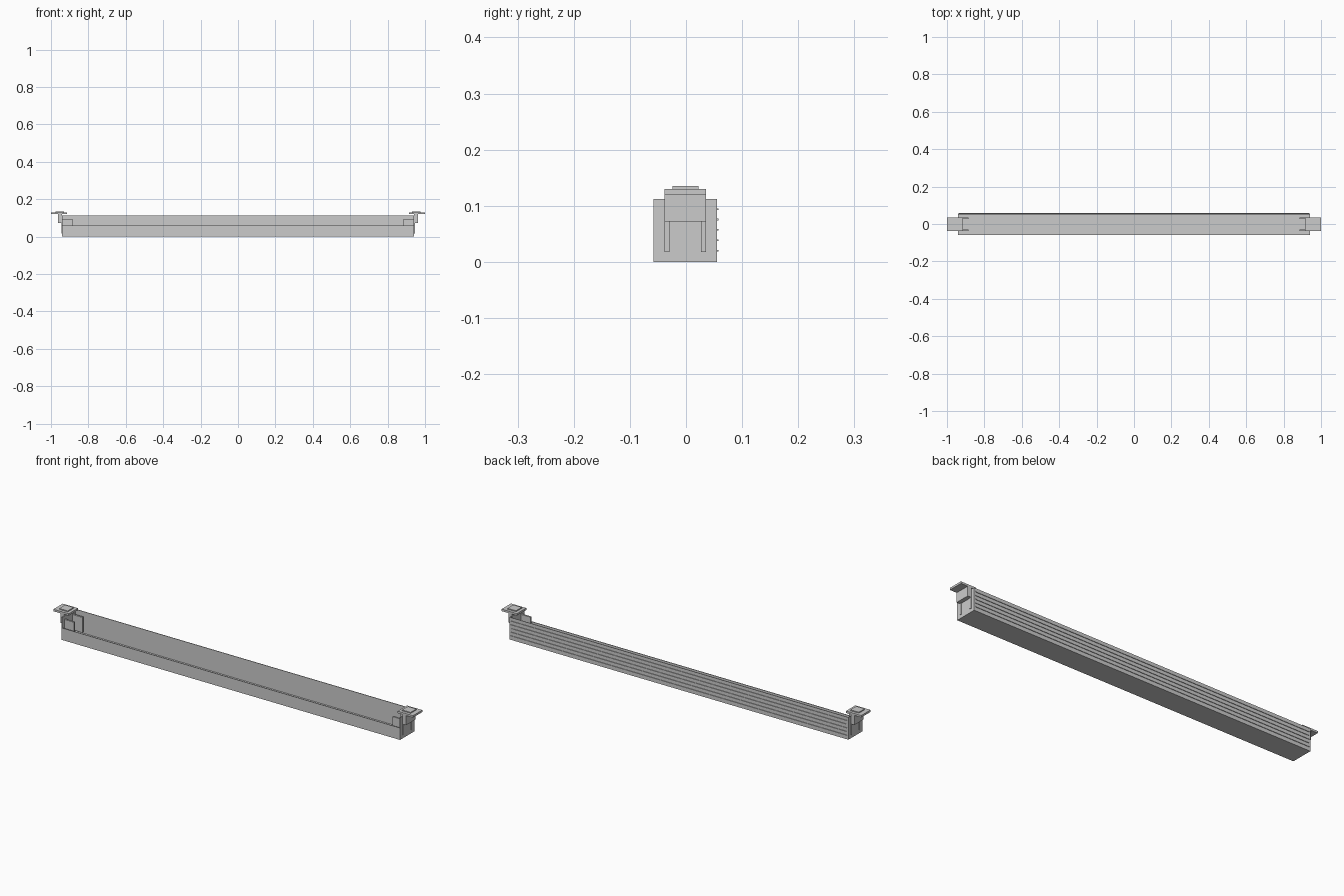
import bpy

if "Cube" in bpy.data.objects:
    bpy.data.objects.remove(bpy.data.objects["Cube"])

def box(name, x, y, z):
    """Axis-aligned box from (min, max) ranges."""
    v = [(a, b, c) for a in x for b in y for c in z]
    f = [(0, 1, 3, 2), (4, 6, 7, 5), (0, 4, 5, 1), (2, 3, 7, 6), (0, 2, 6, 4), (1, 5, 7, 3)]
    me = bpy.data.meshes.new(name)
    me.from_pydata(v, [], f)
    ob = bpy.data.objects.new(name, me)
    bpy.context.collection.objects.link(ob)
    return ob

def pair(name, x, y, z):
    """Box mirrored to both ends of the tray."""
    m = box(name, x, y, z).modifiers.new("mirror", 'MIRROR')
    m.use_axis = (True, False, False)

L, T = 0.942, 0.003
F, B = -0.058, 0.055

# Tray: thin channel with a low front wall and a tall back wall
prof = [(F, 0), (B, 0), (B, 0.112), (B - T, 0.112), (B - T, T), (F + T, T), (F + T, 0.06), (F, 0.06)]
n = len(prof)
verts = [(x, y, z) for x in (-L + T, L - T) for y, z in prof]
faces = [(i, (i + 1) % n, (i + 1) % n + n, i + n) for i in range(n)]
faces += [tuple(range(n))[::-1], tuple(range(n, 2 * n))]
me = bpy.data.meshes.new("tray_channel")
me.from_pydata(verts, [], faces)
bpy.context.collection.objects.link(bpy.data.objects.new("tray_channel", me))

# End plates
pair("end_plate", (L - T, L), (F, B), (0, 0.112))

# Fine ribs along the back
for i in range(5):
    z = 0.02 + i * 0.0185
    box("back_rib", (-0.935, 0.935), (B - 0.001, B + 0.003), (z - 0.0015, z + 0.0015))

# Hanging brackets: neck, top plate, pad, rim, outer legs and inner tabs
pair("bracket_neck", (L, 0.962), (-0.038, 0.036), (0.072, 0.121))
pair("bracket_plate", (0.915, 1.0), (-0.038, 0.036), (0.12, 0.13))
pair("bracket_pad", (0.93, 0.977), (-0.024, 0.022), (0.13, 0.135))
for y in ((-0.038, -0.029), (0.027, 0.036)):
    pair("bracket_leg", (L, L + 0.003), y, (0.018, 0.072))
    pair("bracket_tab", (0.885, L - T), y, (0.018, 0.095))
